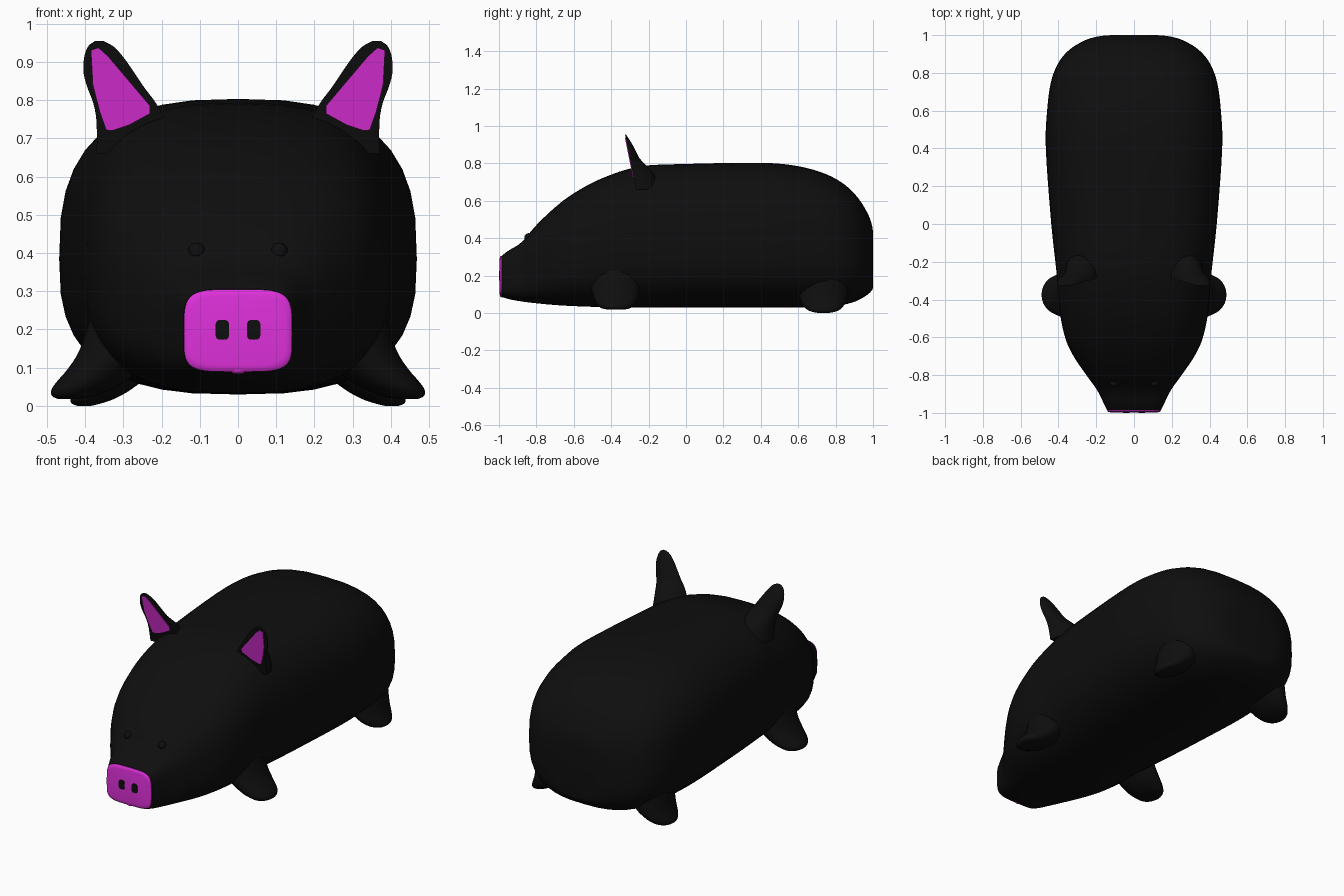
import bpy, bmesh, math
from mathutils import Vector

if "Cube" in bpy.data.objects:
    bpy.data.objects.remove(bpy.data.objects["Cube"])


def material(name, rgb):
    m = bpy.data.materials.new(name)
    m.diffuse_color = (*rgb, 1)
    m.use_nodes = True
    m.node_tree.nodes["Principled BSDF"].inputs["Base Color"].default_value = m.diffuse_color
    return m


BLACK = material("black", (0.0045, 0.0045, 0.0045))
PINK = material("magenta_pink", (0.74, 0.03, 0.71))


def finish(bm, name, mat, angle=50):
    bmesh.ops.recalc_face_normals(bm, faces=bm.faces)
    me = bpy.data.meshes.new(name)
    bm.to_mesh(me)
    bm.free()
    me.materials.append(mat)
    ob = bpy.data.objects.new(name, me)
    bpy.context.collection.objects.link(ob)
    bpy.ops.object.select_all(action='DESELECT')
    ob.select_set(True)
    bpy.context.view_layer.objects.active = ob
    bpy.ops.object.shade_smooth_by_angle(angle=math.radians(angle))
    return ob


def loft(name, rings, mat):
    bm = bmesh.new()
    loops = [[bm.verts.new(p) for p in ring] for ring in rings]
    n = len(loops[0])
    for a, b in zip(loops, loops[1:]):
        for i in range(n):
            j = (i + 1) % n
            bm.faces.new((a[i], a[j], b[j], b[i]))
    bm.faces.new(loops[0])
    bm.faces.new(loops[-1])
    return finish(bm, name, mat)


def refine(stations, steps):
    """Catmull-Rom interpolation between rows of numbers."""
    out = []
    for i in range(len(stations) - 1):
        p0 = stations[max(i - 1, 0)]
        p1, p2 = stations[i], stations[i + 1]
        p3 = stations[min(i + 2, len(stations) - 1)]
        for s in range(steps):
            t = s / steps
            out.append([0.5 * (2 * b + (c - a) * t + (2 * a - 5 * b + 4 * c - d) * t * t
                               + (3 * b - a - 3 * c + d) * t ** 3)
                        for a, b, c, d in zip(p0, p1, p2, p3)])
    return out + [list(stations[-1])]


def sgnpow(v, e):
    return math.copysign(abs(v) ** e, v)


def body_ring(y, w, bottom, top, n, seg=40):
    """Upright superellipse, widest a little below its middle."""
    mid = bottom + (top - bottom) * 0.46
    pts = []
    for i in range(seg):
        a = 2 * math.pi * i / seg
        c, s = sgnpow(math.cos(a), 2 / n), sgnpow(math.sin(a), 2 / n)
        pts.append((w * c, y, mid + s * ((top - mid) if s > 0 else (mid - bottom))))
    return pts


# Body and head: y, half width, bottom, top, squareness
BODY = [(-0.985, 0.143, 0.088, 0.306, 4.5), (-0.95, 0.16, 0.075, 0.333, 4),
        (-0.88, 0.195, 0.062, 0.378, 3.4), (-0.8, 0.252, 0.052, 0.47, 3),
        (-0.7, 0.32, 0.043, 0.565, 2.8), (-0.6, 0.365, 0.037, 0.64, 2.75),
        (-0.45, 0.395, 0.032, 0.72, 2.75), (-0.25, 0.411, 0.03, 0.783, 2.75),
        (0, 0.438, 0.03, 0.797, 2.75), (0.4, 0.467, 0.03, 0.803, 2.75),
        (0.6, 0.46, 0.03, 0.785, 2.75), (0.75, 0.44, 0.032, 0.742, 2.75),
        (0.85, 0.402, 0.046, 0.685, 2.75), (0.92, 0.345, 0.068, 0.615, 2.75),
        (0.97, 0.265, 0.098, 0.535, 2.75), (0.993, 0.19, 0.12, 0.475, 2.75),
        (1.0, 0.12, 0.135, 0.43, 2.75)]
loft("body", [body_ring(*s) for s in refine(BODY, 4)], BLACK)

# Snout disc with a rounded front rim
loft("snout", [body_ring(-0.978, 0.140, 0.091, 0.303, 4.5),
               body_ring(-0.990, 0.142, 0.089, 0.305, 4.5),
               body_ring(-0.995, 0.137, 0.094, 0.300, 4.5),
               body_ring(-0.997, 0.125, 0.106, 0.288, 4.5)], PINK)


def ball(name, loc, size, mat):
    bm = bmesh.new()
    bmesh.ops.create_uvsphere(bm, u_segments=16, v_segments=10, radius=1)
    bmesh.ops.scale(bm, vec=size, verts=bm.verts)
    bmesh.ops.translate(bm, vec=loc, verts=bm.verts)
    return finish(bm, name, mat)


ball("lip", (0, -0.98, 0.094), (0.022, 0.016, 0.011), PINK)


def level_ring(z, xin, xout, y0, y1, side, flat_front=False, seg=24):
    """Level ellipse, optionally with a flat front."""
    cx, rx, cy, ry = (xin + xout) / 2, (xout - xin) / 2, (y0 + y1) / 2, (y1 - y0) / 2
    pts = []
    for i in range(seg):
        a = 2 * math.pi * i / seg
        s = math.sin(a)
        y = y0 + max(s, 0) * (y1 - y0) if flat_front else cy + ry * s
        pts.append((side * (cx + rx * math.cos(a)), y, z))
    return pts


def ear_front(z):
    return -0.285 - (z - 0.75) * 0.2


# Ears: z, inner x, outer x, back y
EAR = [(0.66, 0.17, 0.37, -0.14), (0.74, 0.19, 0.370, -0.17), (0.79, 0.213, 0.378, -0.215),
       (0.83, 0.243, 0.393, -0.25), (0.87, 0.270, 0.404, -0.270), (0.91, 0.298, 0.403, -0.292),
       (0.94, 0.325, 0.393, -0.311), (0.955, 0.352, 0.374, -0.322)]
INNER_EAR = [(0.385, 0.93), (0.365, 0.937), (0.34, 0.915), (0.285, 0.85), (0.23, 0.785),
             (0.23, 0.765), (0.285, 0.735), (0.33, 0.72), (0.345, 0.722), (0.362, 0.77),
             (0.38, 0.84)]
# Feet: z, inner x, outer x, half depth
FRONT_FOOT = [(0.24, 0.2, 0.385, 0.13), (0.15, 0.2, 0.413, 0.135), (0.10, 0.25, 0.443, 0.125),
              (0.06, 0.3, 0.477, 0.11), (0.04, 0.34, 0.489, 0.095), (0.025, 0.38, 0.486, 0.075),
              (0.018, 0.42, 0.47, 0.04)]
REAR_FOOT = [(0.22, 0.2, 0.40, 0.13), (0.10, 0.22, 0.412, 0.13), (0.05, 0.27, 0.427, 0.115),
             (0.02, 0.32, 0.438, 0.09), (0.006, 0.36, 0.435, 0.06), (0.0, 0.385, 0.42, 0.025)]

for side, tag in ((-1, "left"), (1, "right")):
    loft(f"ear_{tag}", [level_ring(z, a, b, ear_front(z), yb, side, True)
                        for z, a, b, yb in refine(EAR, 3)], BLACK)
    # Thin coloured plate inside the ear
    loft(f"inner_ear_{tag}", [[(side * x, ear_front(z) + d, z) for x, z in INNER_EAR]
                              for d in (0.002, -0.004)], PINK)
    for name, rows, cy in (("front_foot", FRONT_FOOT, -0.375), ("rear_foot", REAR_FOOT, 0.735)):
        loft(f"{name}_{tag}", [level_ring(z, a, b, cy - r, cy + r, side)
                               for z, a, b, r in refine(rows, 3)], BLACK)
    ball(f"eye_{tag}", (side * 0.108, -0.842, 0.405), (0.022, 0.022, 0.022), BLACK)
    # Nostril plates with clipped corners
    loft(f"nostril_{tag}", [[(side * 0.041 + 0.018 * sgnpow(math.cos(a), 0.5), y,
                              0.199 + 0.026 * sgnpow(math.sin(a), 0.5))
                             for a in (2 * math.pi * i / 16 for i in range(16))]
                            for y in (-0.995, -1.0)], BLACK)
